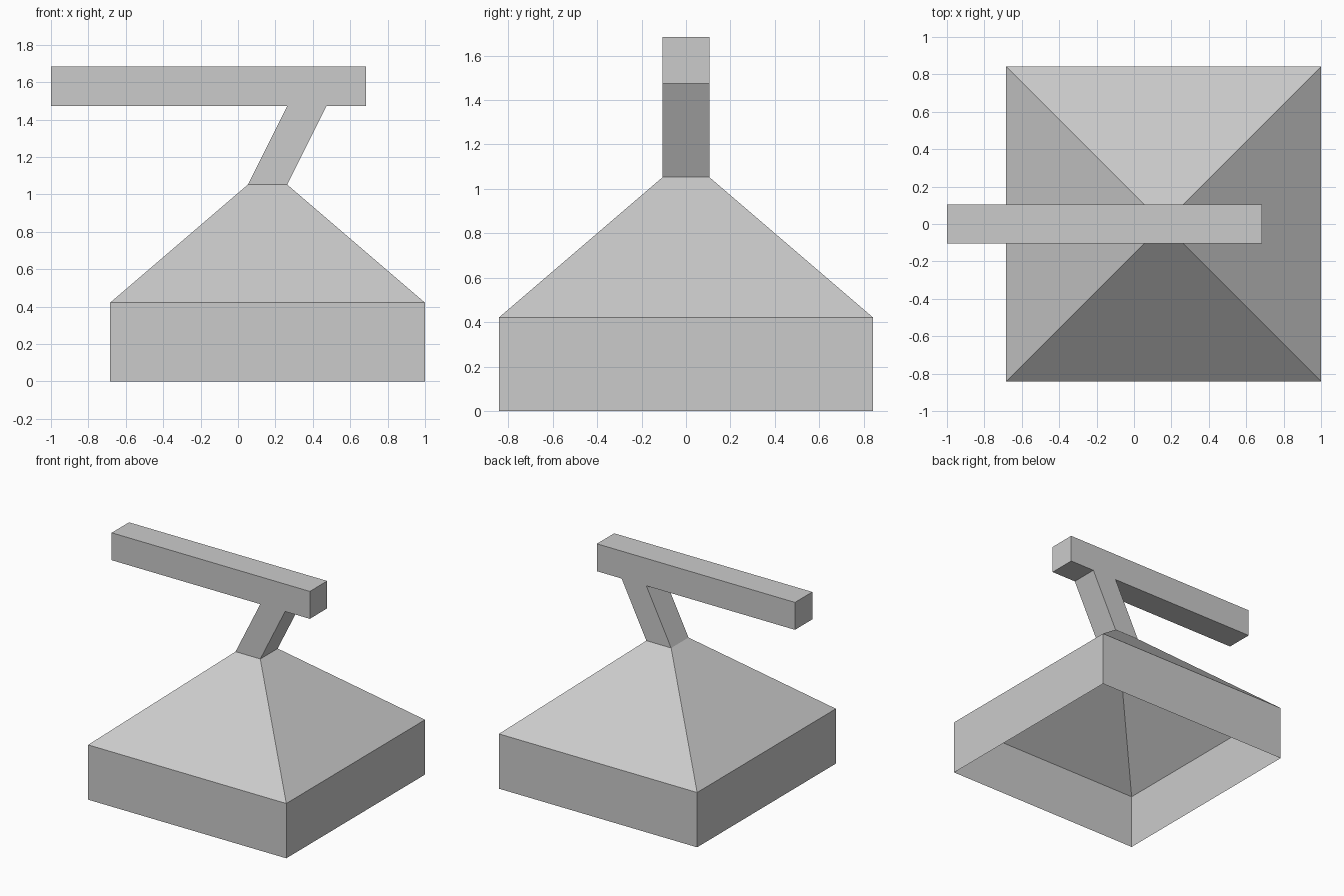
import bpy, bmesh

if "Cube" in bpy.data.objects:
    bpy.data.objects.remove(bpy.data.objects["Cube"])

U = 2 / 19  # modelling grid step


def loft(name, rings, caps=False, skip=()):
    """Join matching four-point rings with quads; skip lists (section, side) openings."""
    bm = bmesh.new()
    loops = [[bm.verts.new([c * U for c in p]) for p in ring] for ring in rings]
    for s, (a, b) in enumerate(zip(loops, loops[1:])):
        for i in range(4):
            if (s, i) not in skip:
                j = (i + 1) % 4
                bm.faces.new((a[i], a[j], b[j], b[i]))
    if caps:
        bm.faces.new(loops[0][::-1])
        bm.faces.new(loops[-1])
    mesh = bpy.data.meshes.new(name)
    bm.to_mesh(mesh)
    bm.free()
    obj = bpy.data.objects.new(name, mesh)
    bpy.context.collection.objects.link(obj)
    return obj


def level(cx, half, z):
    """Horizontal square ring."""
    return [(cx + sx * half, sy * half, z)
            for sx, sy in ((-1, -1), (1, -1), (1, 1), (-1, 1))]


def section(x):
    """Upright square ring across the bar."""
    return [(x, -1, 14), (x, 1, 14), (x, 1, 16), (x, -1, 16)]


# Hollow base: straight skirt and pyramid roof, open underneath
loft("base_shell", [level(1.5, 8, 0), level(1.5, 8, 4), level(1.5, 1, 10)])

# Slanted hollow neck
loft("neck", [level(1.5, 1, 10), level(3.5, 1, 14)])

# Horizontal bar, open where the neck runs into it
loft("top_bar", [section(x) for x in (-9.5, 2.5, 4.5, 6.5)],
     caps=True, skip={(1, 0)})
